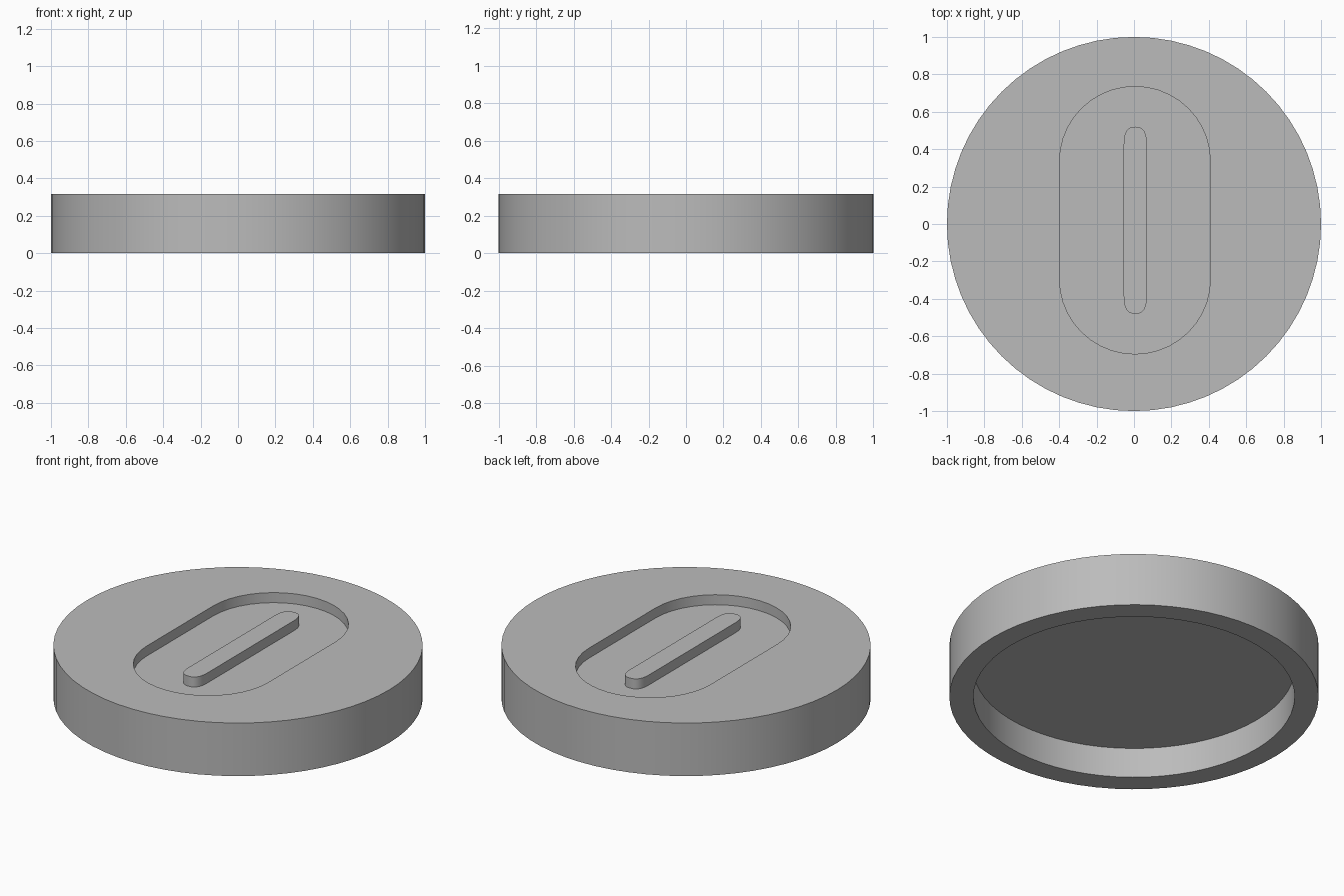
import bpy, bmesh, math

cube = bpy.data.objects.get("Cube")
if cube:
    bpy.data.objects.remove(cube, do_unlink=True)

TOP, FLOOR, CEILING = 0.317, 0.257, 0.18

grey = bpy.data.materials.new("plain grey")
grey.use_nodes = True
colour = (0.5, 0.5, 0.5, 1)
grey.diffuse_color = colour
grey.node_tree.nodes["Principled BSDF"].inputs["Base Color"].default_value = colour


def slot_outline(cx, half_width, y_low, y_high, cap, power=2.0, steps=20):
    """Long slot: straight sides closed by a rounded cap at each end."""
    points = []
    for side, base in ((1, y_high - cap), (-1, y_low + cap)):
        for i in range(steps + 1):
            a = math.pi * i / steps
            c, s = math.cos(a), math.sin(a)
            x = math.copysign(abs(c) ** (2 / power), c) * half_width
            points.append((cx + side * x, base + side * cap * abs(s) ** (2 / power)))
    return points


def circle_outline(radius, sides=64):
    return [(radius * math.cos(math.tau * i / sides),
             radius * math.sin(math.tau * i / sides)) for i in range(sides)]


def prism(name, outline, z0, z1):
    bm = bmesh.new()
    face = bm.faces.new([bm.verts.new((x, y, z0)) for x, y in outline])
    result = bmesh.ops.extrude_face_region(bm, geom=[face], use_keep_orig=True)
    verts = [g for g in result["geom"] if isinstance(g, bmesh.types.BMVert)]
    bmesh.ops.translate(bm, vec=(0, 0, z1 - z0), verts=verts)
    bmesh.ops.recalc_face_normals(bm, faces=bm.faces)
    mesh = bpy.data.meshes.new(name)
    bm.to_mesh(mesh)
    bm.free()
    mesh.materials.append(grey)
    obj = bpy.data.objects.new(name, mesh)
    bpy.context.collection.objects.link(obj)
    return obj


def activate(obj):
    bpy.ops.object.select_all(action="DESELECT")
    obj.select_set(True)
    bpy.context.view_layer.objects.active = obj


def cut(target, cutter):
    cutter.hide_render = True
    mod = target.modifiers.new("cut", "BOOLEAN")
    mod.operation, mod.solver, mod.object = "DIFFERENCE", "EXACT", cutter
    activate(target)
    bpy.ops.object.modifier_apply(modifier=mod.name)
    bpy.data.objects.remove(cutter, do_unlink=True)


# Round disc, hollow underneath, with a slot-shaped pocket on top
disc = prism("disc", circle_outline(1.0), 0, TOP)
cut(disc, prism("underside_cutter", circle_outline(0.87), -0.1, CEILING))
cut(disc, prism("pocket_cutter",
                slot_outline(0.005, 0.403, -0.695, 0.735, 0.4), FLOOR, TOP + 0.1))

# Raised bar in the middle of the pocket, flush with the rim
bar = prism("centre_bar",
            slot_outline(0.007, 0.062, -0.48, 0.52, 0.1, power=2.6), FLOOR, TOP)

for part in (disc, bar):
    activate(part)
    bpy.ops.object.shade_smooth_by_angle(angle=math.radians(30))
